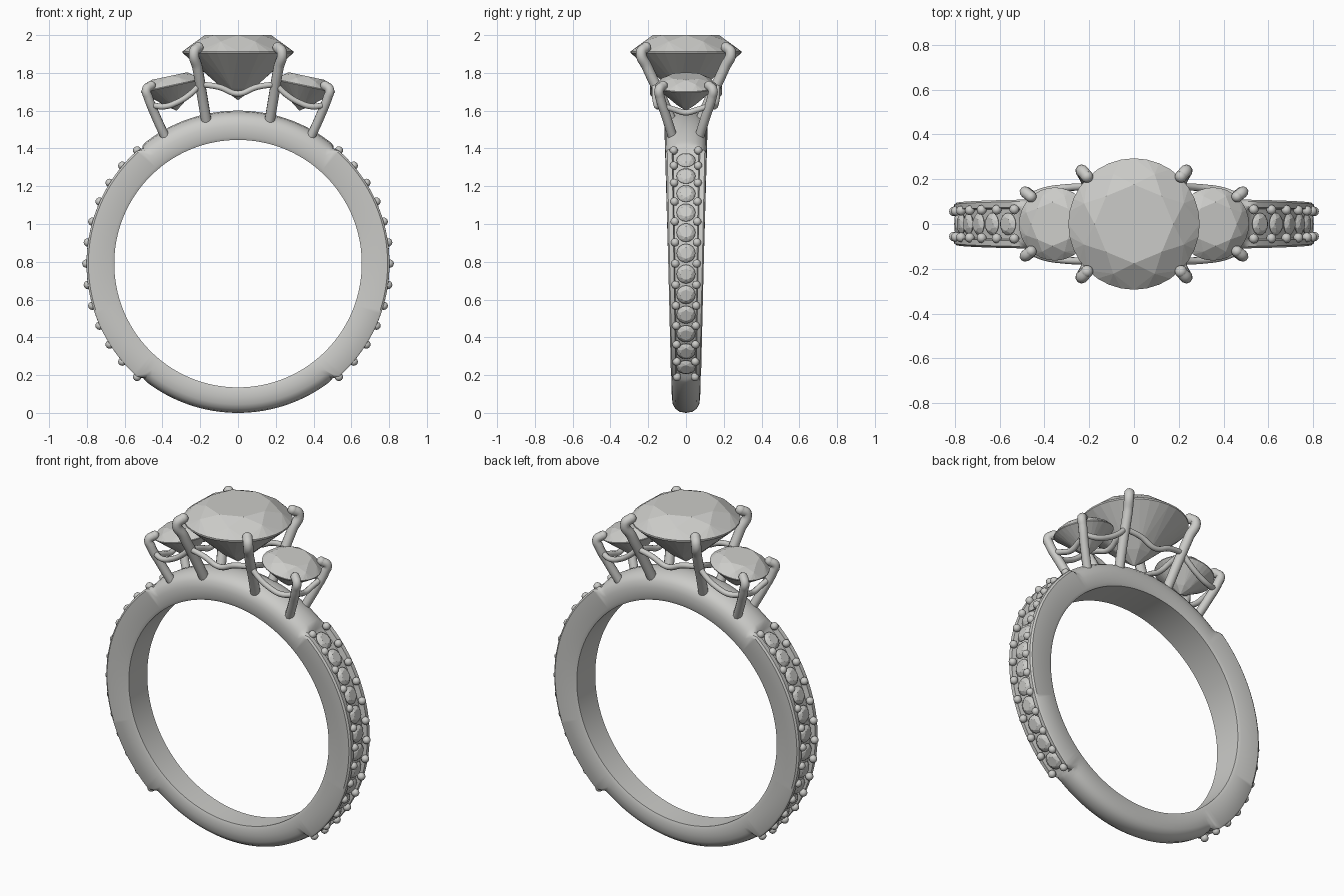
import bpy, bmesh
from math import sin, cos, pi, radians, degrees
from mathutils import Vector, Matrix

if "Cube" in bpy.data.objects:
    bpy.data.objects.remove(bpy.data.objects["Cube"])

metal = bpy.data.materials.new("light_grey")
metal.use_nodes = True
GREY = (0.6, 0.6, 0.58, 1)
metal.diffuse_color = GREY
metal.node_tree.nodes["Principled BSDF"].inputs["Base Color"].default_value = GREY

CZ = 0.79            # height of the band centre
PAVE = 48.3          # half angle of the stone-set stretch on each side
ROWS = 12


def add_mesh(name, bm, smooth):
    bmesh.ops.recalc_face_normals(bm, faces=bm.faces)
    me = bpy.data.meshes.new(name)
    bm.to_mesh(me)
    bm.free()
    me.materials.append(metal)
    ob = bpy.data.objects.new(name, me)
    bpy.context.collection.objects.link(ob)
    if smooth:
        bpy.ops.object.select_all(action='DESELECT')
        ob.select_set(True)
        bpy.context.view_layer.objects.active = ob
        bpy.ops.object.shade_smooth_by_angle(angle=radians(35))
    return ob


def around(t, r, y=0.0):
    return Vector((r * cos(t), y, CZ + r * sin(t)))


def half_width(t):
    return 0.094 + 0.019 * sin(t)


# Band: swept section that blends from rounded metal to a grooved channel
def section(t):
    outer = 0.80 + 0.01 * sin(t)
    plain = [(0, outer), (.45, outer - .006), (.75, outer - .022), (.93, outer - .045),
             (1, outer - .08), (1, .672), (.92, .655)]
    groove = [(0, .772), (.62, .772), (.68, .802), (.92, .802), (1, .792), (1, .672), (.92, .655)]
    side = abs(degrees(t))
    side = min(side, 180 - side)
    k = min(max((PAVE + 3 - side) / 2.5, 0), 1)
    half = [(a[0] + (b[0] - a[0]) * k, a[1] + (b[1] - a[1]) * k) for a, b in zip(plain, groove)]
    return half + [(-y, r) for y, r in reversed(half[1:])]


def build_band():
    bm = bmesh.new()
    n = 240
    rings = []
    for i in range(n):
        t = -pi + 2 * pi * i / n
        rings.append([bm.verts.new(around(t, r, y * half_width(t))) for y, r in section(t)])
    for a, b in zip(rings, rings[1:] + rings[:1]):
        for j in range(len(a)):
            k = (j + 1) % len(a)
            bm.faces.new((a[j], a[k], b[k], b[j]))
    add_mesh("band", bm, True)


# Round faceted gem: convex hull of facet corner rings, girdle at the origin
def gem_into(bm, r, crown, depth, matrix, girdle=32):
    def ring(radius, z, count, turn=0.0):
        return [Vector((radius * cos(2 * pi * (i + turn) / count),
                        radius * sin(2 * pi * (i + turn) / count), z)) for i in range(count)]
    pts = ring(r * .6, crown, 8) + ring(r * .82, crown * .62, 8, .5)
    pts += ring(r, r * .015, girdle) + ring(r, -r * .015, girdle)
    pts += ring(r * .3, -depth * .76, 8, .5) + [Vector((0, 0, -depth))]
    verts = [bm.verts.new(matrix @ p) for p in pts]
    bmesh.ops.convex_hull(bm, input=verts)


def gem(name, r, crown, depth, matrix):
    bm = bmesh.new()
    gem_into(bm, r, crown, depth, matrix)
    bmesh.ops.dissolve_limit(bm, angle_limit=radians(1), verts=bm.verts, edges=bm.edges)
    add_mesh(name, bm, False)


# Round wire through points, with a ball at the last point when asked
def wire(name, pts, radius, tip=False):
    cu = bpy.data.curves.new(name, 'CURVE')
    cu.dimensions = '3D'
    cu.bevel_depth = radius
    cu.bevel_resolution = 3
    cu.use_fill_caps = True
    cu.resolution_u = 8
    sp = cu.splines.new('BEZIER')
    sp.bezier_points.add(len(pts) - 1)
    for bp, p in zip(sp.bezier_points, pts):
        bp.co = p
        bp.handle_left_type = bp.handle_right_type = 'AUTO'
    cu.materials.append(metal)
    bpy.context.collection.objects.link(bpy.data.objects.new(name, cu))
    if tip:
        bm = bmesh.new()
        bmesh.ops.create_uvsphere(bm, u_segments=14, v_segments=8, radius=radius,
                                  matrix=Matrix.Translation(pts[-1]))
        add_mesh(name + "_tip", bm, True)


build_band()

# Main stones
gem("centre_stone", .293, .09, .255, Matrix.Translation((0, 0, 1.91)))
for s, side in ((1, "left"), (-1, "right")):
    tilt = Matrix.Translation((s * .353, 0, 1.732)) @ Matrix.Rotation(s * radians(12), 4, 'Y')
    gem(side + "_side_stone", .163, .052, .135, tilt)

    # Small stones and beads along the channel
    stones, beads = bmesh.new(), bmesh.new()
    step = radians(2 * PAVE / ROWS)
    for i in range(ROWS + 1):
        t = (i - ROWS / 2) * step
        if i < ROWS:
            m = Matrix.Translation(around(t + step / 2, .785)) @ \
                Matrix.Rotation(pi / 2 - t - step / 2, 4, 'Y')
            gem_into(stones, .05, .017, .03, m, 16)
        for y in (-.6, .6):
            bmesh.ops.create_uvsphere(beads, u_segments=12, v_segments=8, radius=.022,
                                      matrix=Matrix.Translation(around(t, .803, y * half_width(t))))
    if s < 0:
        for b in (stones, beads):
            bmesh.ops.scale(b, vec=(-1, 1, 1), verts=b.verts)
    add_mesh(side + "_band_stones", stones, False)
    add_mesh(side + "_band_beads", beads, True)

    # Prongs and gallery wires
    for f, face in ((-1, "front"), (1, "back")):
        def at(pts):
            return [Vector((s * x, f * y, z)) for x, y, z in pts]
        tag = face + "_" + side
        wire(tag + "_centre_prong", at([(.165, .07, 1.53), (.19, .135, 1.68), (.215, .205, 1.83),
                                        (.232, .237, 1.91), (.21, .212, 1.935)]), .028, True)
        wire(tag + "_side_prong", at([(.385, .07, 1.46), (.435, .105, 1.57), (.475, .137, 1.67),
                                      (.485, .142, 1.71), (.46, .122, 1.733)]), .025, True)
        wire(tag + "_side_rail", at([(.46, .125, 1.63), (.39, .15, 1.622), (.32, .16, 1.645),
                                     (.25, .165, 1.69), (.2, .165, 1.74)]), .016)
    wire(side + "_outer_rail", [Vector((s * x, y, z)) for x, y, z in (
        (.455, -.122, 1.625), (.445, -.06, 1.605), (.44, 0, 1.59),
        (.445, .06, 1.605), (.455, .122, 1.625))], .016)
    wire(side + "_inner_rail", [Vector((s * x, y, z)) for x, y, z in (
        (.2, -.165, 1.74), (.19, -.08, 1.715), (.18, 0, 1.69),
        (.19, .08, 1.715), (.2, .165, 1.74))], .016)

for f, face in ((-1, "front"), (1, "back")):
    wire(face + "_centre_rail", [Vector((x, f * y, z)) for x, y, z in (
        (-.2, .165, 1.74), (-.1, .175, 1.725), (0, .175, 1.69),
        (.1, .175, 1.725), (.2, .165, 1.74))], .016)
